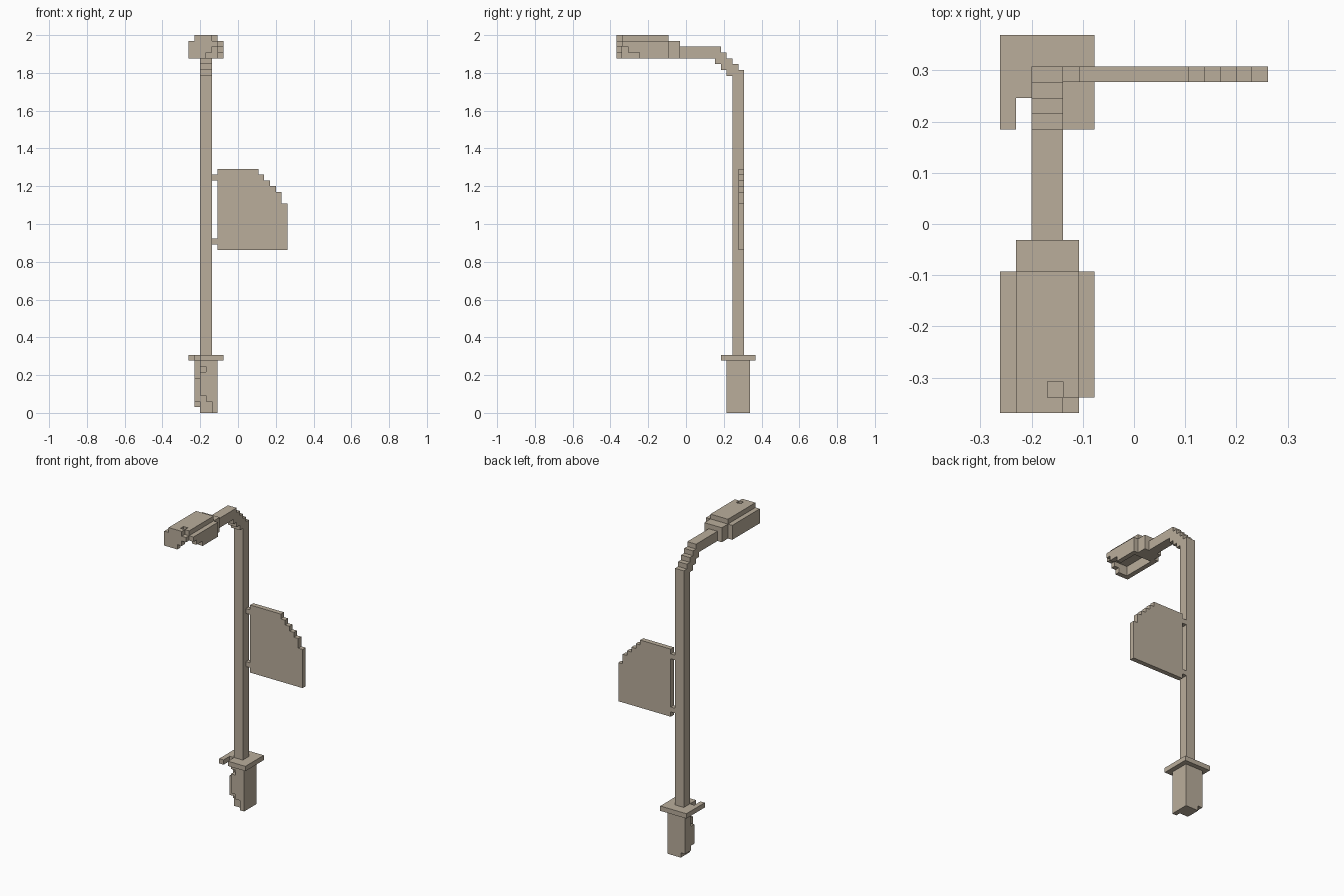
import bpy, bmesh, math

if "Cube" in bpy.data.objects:
    bpy.data.objects.remove(bpy.data.objects["Cube"])

V = 2 / 65  # block size: model is 17 x 24 x 65 blocks

mat = bpy.data.materials.new("weathered_beige")
mat.diffuse_color = (0.49, 0.42, 0.33, 1)
mat.use_nodes = True
mat.node_tree.nodes["Principled BSDF"].inputs["Base Color"].default_value = mat.diffuse_color


def cells(b):
    x0, x1, y0, y1, z0, z1 = b
    return {(x, y, z) for x in range(x0, x1) for y in range(y0, y1) for z in range(z0, z1)}


# the four corners of a block face, for each axis and direction
def face_corners(c, axis, side):
    u, w = (axis + 1) % 3, (axis + 2) % 3
    out = []
    for du, dw in ((0, 0), (1, 0), (1, 1), (0, 1)):
        p = list(c)
        p[axis] += side
        p[u] += du
        p[w] += dw
        out.append(tuple(p))
    return out if side else out[::-1]


def block_part(name, solids, cuts=()):
    """Fill block ranges, remove cuts, and skin the outside."""
    full = set()
    for b in solids:
        full |= cells(b)
    for b in cuts:
        full -= cells(b)
    bm = bmesh.new()
    verts = {}
    for c in sorted(full):
        for axis in range(3):
            for side in (0, 1):
                n = list(c)
                n[axis] += 1 if side else -1
                if tuple(n) in full:
                    continue
                fv = []
                for p in face_corners(c, axis, side):
                    if p not in verts:
                        verts[p] = bm.verts.new(((p[0] - 8.5) * V, (p[1] - 12) * V, p[2] * V))
                    fv.append(verts[p])
                bm.faces.new(fv)
    bmesh.ops.dissolve_limit(bm, angle_limit=math.radians(1), verts=bm.verts[:], edges=bm.edges[:])
    bmesh.ops.triangulate(bm, faces=[f for f in bm.faces if len(f.verts) > 4])
    me = bpy.data.meshes.new(name)
    bm.to_mesh(me)
    bm.free()
    me.materials.append(mat)
    ob = bpy.data.objects.new(name, me)
    bpy.context.collection.objects.link(ob)
    return ob


# base with a crumbling front left corner
block_part("base", [(1, 5, 19, 23, 0, 9)], [
    (1, 2, 19, 20, 0, 9),
    (1, 2, 20, 21, 6, 9),
    (2, 3, 19, 20, 7, 8),
    (2, 3, 19, 20, 0, 3),
    (3, 4, 19, 20, 0, 2),
    (1, 2, 19, 23, 0, 1),
    (1, 2, 20, 21, 0, 2),
])

# flange with a notch
block_part("base_flange", [(0, 6, 18, 24, 9, 10)], [(1, 2, 18, 20, 9, 10)])

# post, stepped bend and horizontal arm
bend = [(2, 4, 17 + i, 18 + i, 60 - i, 63 - i) for i in range(3)]
block_part("post_and_arm", [(2, 4, 20, 22, 10, 59), (2, 4, 20, 21, 59, 60),
                            (2, 4, 11, 17, 61, 63)] + bend)

# lamp head: hollow below, broken front right corner
block_part("lamp_head", [
    (0, 6, 0, 9, 61, 64),
    (1, 5, 0, 9, 64, 65),
    (1, 5, 9, 11, 61, 64),
], [
    (1, 5, 1, 8, 61, 63),    # cavity
    (5, 6, 0, 1, 61, 64),    # missing corner
    (4, 5, 0, 1, 61, 63),
    (3, 4, 0, 1, 61, 62),
    (5, 6, 1, 4, 61, 62),
    (5, 6, 1, 2, 62, 63),
    (4, 5, 0, 1, 64, 65),    # chipped roof
    (3, 4, 1, 2, 64, 65),
])

# sign board with a stepped outer corner
tops = [41, 40, 39, 38, 36]
block_part("sign_board", [(5, 12, 21, 22, 28, 42)] +
           [(12 + i, 13 + i, 21, 22, 28, t) for i, t in enumerate(tops)])

# brackets holding the sign
for name, z in (("lower_bracket", 29), ("upper_bracket", 40)):
    block_part(name, [(4, 5, 21, 22, z, z + 1)])
